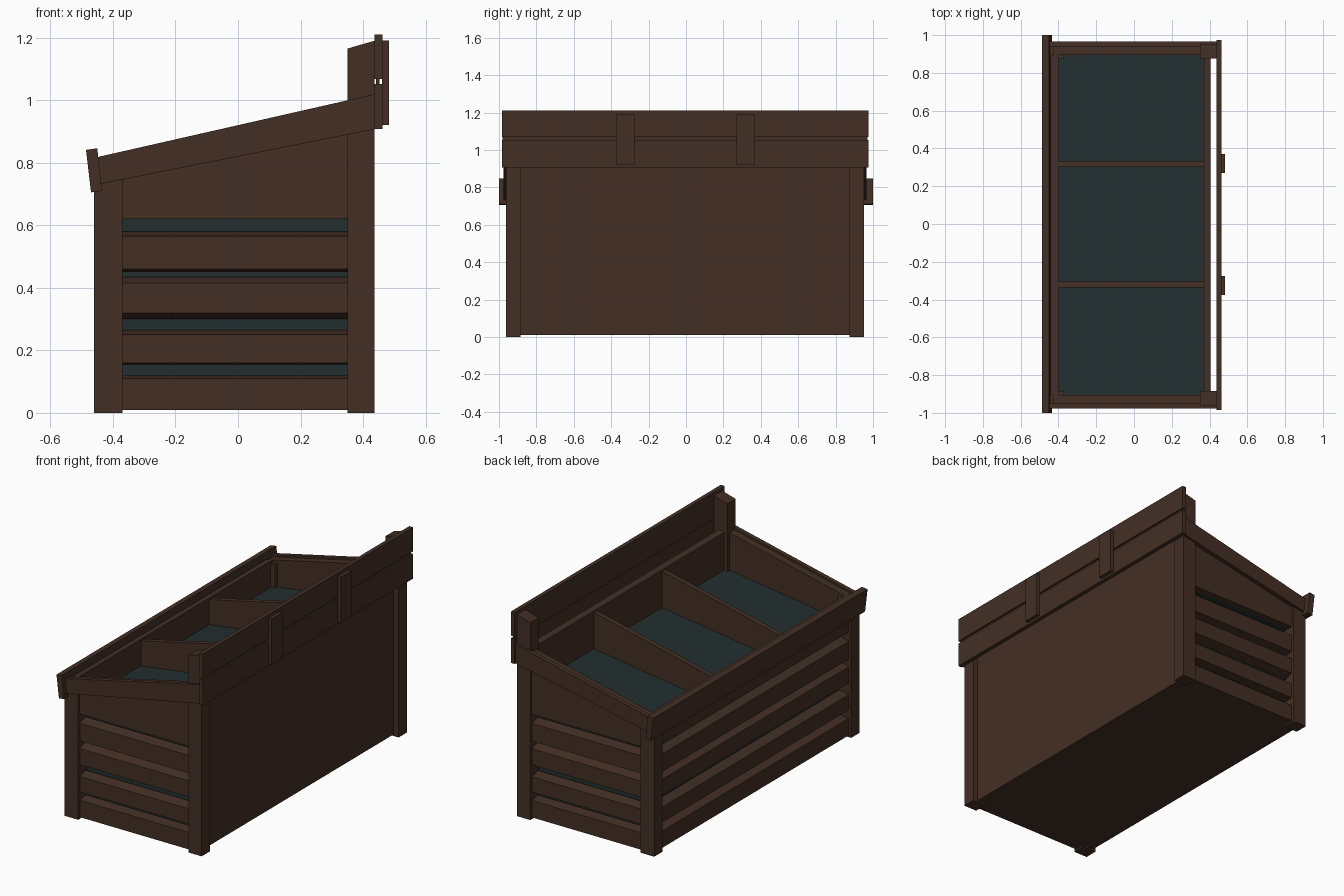
import bpy
from mathutils import Vector

old = bpy.data.objects.get("Cube")
if old:
    bpy.data.objects.remove(old, do_unlink=True)


def material(name, rgb):
    m = bpy.data.materials.new(name)
    m.use_nodes = True
    m.diffuse_color = (*rgb, 1)
    node = m.node_tree.nodes["Principled BSDF"]
    node.inputs["Base Color"].default_value = (*rgb, 1)
    node.inputs["Roughness"].default_value = 0.9
    return m


WOOD = material("dark_brown_wood", (0.056, 0.028, 0.018))
LINER = material("dark_teal_liner", (0.017, 0.028, 0.028))
SHIFT = -0.005  # the crate body sits slightly off the middle of the front board


def prism(name, outline, axis, a, b, mat=WOOD, shift=SHIFT):
    """Extrude an outline along y (outline in x, z) or x (outline in y, z)."""
    def place(p, t):
        return (p[0], t + shift, p[1]) if axis == "y" else (t, p[0] + shift, p[1])
    n = len(outline)
    verts = [Vector(place(p, t)) for t in (a, b) for p in outline]
    faces = [tuple(range(n)), tuple(range(2 * n - 1, n - 1, -1))]
    faces += [(i, i + n, (i + 1) % n + n, (i + 1) % n) for i in range(n)]
    mesh = bpy.data.meshes.new(name)
    mesh.from_pydata(verts, [], faces)
    # Make sure every face points outwards
    center = sum(verts, Vector()) / len(verts)
    mesh.update()
    if (mesh.polygons[0].center - center).dot(mesh.polygons[0].normal) < 0:
        mesh.flip_normals()
    mesh.materials.append(mat)
    obj = bpy.data.objects.new(name, mesh)
    bpy.context.scene.collection.objects.link(obj)
    return obj


def rim(x):
    return 0.92 + 0.227 * x


def sloped(x0, x1, bottom, drop=0.0):
    return [(x0, bottom), (x1, bottom), (x1, rim(x1) - drop), (x0, rim(x0) - drop)]


def block(name, x0, x1, y0, y1, z0, z1, mat=WOOD):
    return prism(name, [(x0, z0), (x1, z0), (x1, z1), (x0, z1)], "y", y0, y1, mat)


# Slat heights: outer bottom, outer top, inner bottom, inner top
SLATS = [(0.01, 0.11, 0.01, 0.12), (0.16, 0.25, 0.155, 0.265),
         (0.32, 0.415, 0.30, 0.435), (0.46, 0.565, 0.45, 0.58)]


def slat_outline(outer, inner, s):
    return [(outer, s[0]), (outer, s[1]), (inner, s[3]), (inner, s[2])]


# Both ends: posts, slats, upper panel and sloping rail
for side, label in ((1, "left"), (-1, "right")):
    prism(label + "_low_post", sloped(-0.46, -0.37, 0, 0.03), "y", side * 0.88, side * 0.958)
    prism(label + "_high_post", [(0.35, 0), (0.437, 0), (0.437, 1.19), (0.35, 1.165)],
          "y", side * 0.88, side * 0.958)
    for s in SLATS:
        prism(label + "_end_slat", slat_outline(side * 0.943, side * 0.885, s),
              "x", -0.38, 0.36)
    prism(label + "_end_panel", sloped(-0.43, 0.405, 0.62, 0.012), "y",
          side * 0.9, side * 0.945)
    prism(label + "_end_rail", [(-0.455, 0.729), (0.437, 0.907),
                                (0.437, rim(0.437)), (-0.455, rim(-0.455))],
          "y", side * 0.945, side * 0.971)

# Long low side: slats, upper panel and tilted front board
for s in SLATS:
    prism("long_slat", [(x, z) for x, z in slat_outline(-0.443, -0.385, s)],
          "y", -0.885, 0.885)
prism("long_panel", sloped(-0.443, -0.40, 0.62, 0.012), "y", -0.9, 0.9)
prism("tilted_board", [(-0.47, 0.705), (-0.435, 0.71), (-0.45, 0.846), (-0.486, 0.841)],
      "y", -1, 1, shift=0)

# Long high side: recessed panel, two boards and two straps
prism("back_panel", sloped(0.37, 0.405, 0.01, 0.012), "y", -0.88, 0.88)
block("lower_board", 0.437, 0.462, -0.98, 0.98, 0.907, 1.052)
block("board_joint", 0.441, 0.452, -0.975, 0.975, 1.05, 1.07)
block("upper_board", 0.437, 0.462, -0.98, 0.98, 1.068, 1.21)
for y in (-0.32, 0.325):
    block("strap", 0.46, 0.483, y - 0.05, y + 0.05, 0.92, 1.19)

# Base, inner liner and sloping tray floor
block("base", -0.44, 0.405, -0.94, 0.94, 0.01, 0.03)
block("inner_liner", -0.38, 0.372, -0.872, 0.872, 0.03, 0.62, LINER)
prism("tray_floor", [(-0.41, 0.62), (0.38, 0.62), (0.38, 0.77), (-0.41, 0.66)],
      "y", -0.905, 0.905, LINER)

# Dividers between the three compartments
for y in (-0.315, 0.322):
    prism("divider", sloped(-0.41, 0.38, 0.63, 0.02), "y", y - 0.015, y + 0.015)
